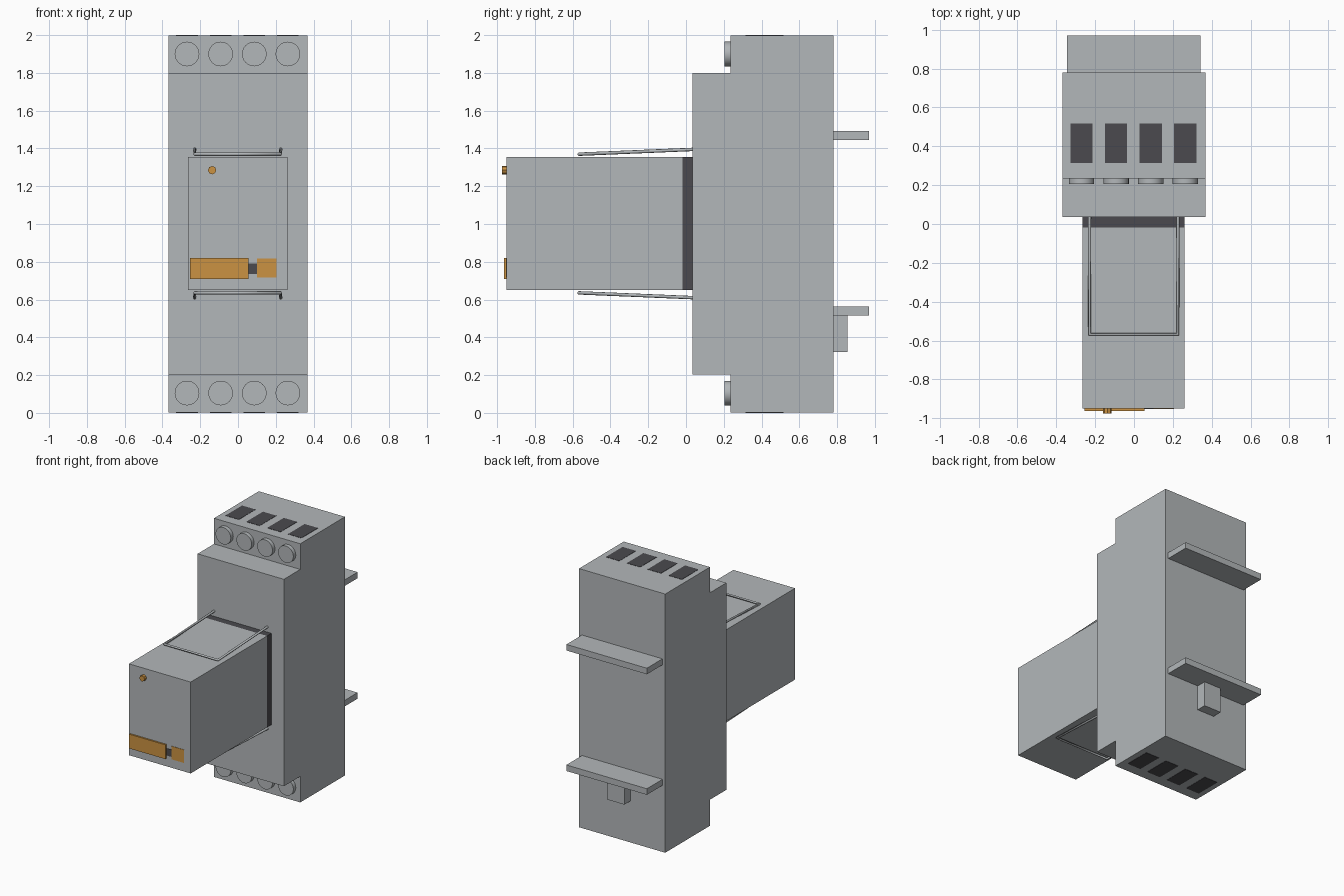
import bpy
import bmesh
from math import pi

cube = bpy.data.objects.get("Cube")
if cube:
    bpy.data.objects.remove(cube, do_unlink=True)


def material(name, rgb):
    m = bpy.data.materials.new(name)
    m.use_nodes = True
    m.diffuse_color = (*rgb, 1)
    m.node_tree.nodes["Principled BSDF"].inputs["Base Color"].default_value = (*rgb, 1)
    return m


GREY = material("light grey plastic", (0.45, 0.475, 0.49))
DARK = material("dark grey plastic", (0.07, 0.068, 0.077))
AMBER = material("amber plastic", (0.60, 0.29, 0.055))


def box(name, x, y, z, mat):
    """Box from (min, max) ranges on each axis."""
    bpy.ops.mesh.primitive_cube_add(size=1, location=[sum(r) / 2 for r in (x, y, z)])
    ob = bpy.context.object
    ob.name = name
    ob.scale = [r[1] - r[0] for r in (x, y, z)]
    bpy.ops.object.transform_apply(location=False, rotation=False, scale=True)
    ob.data.materials.append(mat)
    return ob


def stud(name, x, z, y, radius, sides, mat):
    """Cylinder lying along y."""
    bpy.ops.mesh.primitive_cylinder_add(vertices=sides, radius=radius, depth=y[1] - y[0],
                                        location=(x, sum(y) / 2, z), rotation=(pi / 2, 0, 0))
    ob = bpy.context.object
    ob.name = name
    ob.data.materials.append(mat)
    if sides > 12:
        bpy.ops.object.shade_smooth_by_angle()
    return ob


# Stepped socket housing, extruded across x from its side profile
LEFT, RIGHT = 0.367, -0.369
profile = [(0.78, 0.002), (0.78, 1.998), (0.235, 1.998), (0.235, 1.8),
           (0.035, 1.8), (0.035, 0.203), (0.235, 0.203), (0.235, 0.002)]
bm = bmesh.new()
face = bm.faces.new([bm.verts.new((RIGHT, y, z)) for y, z in profile])
side = bmesh.ops.extrude_face_region(bm, geom=[face])["geom"]
bmesh.ops.translate(bm, vec=(LEFT - RIGHT, 0, 0),
                    verts=[v for v in side if isinstance(v, bmesh.types.BMVert)])
bmesh.ops.recalc_face_normals(bm, faces=bm.faces)
mesh = bpy.data.meshes.new("socket_housing")
bm.to_mesh(mesh)
bm.free()
mesh.materials.append(GREY)
bpy.context.collection.objects.link(bpy.data.objects.new("socket_housing", mesh))

# Terminal screws and wire openings, four along each end
for i in range(4):
    x = -0.27 + i * 0.178
    for end, screw_z, slot_z in (("lower", 0.105, (0, 0.008)), ("upper", 1.9, (1.992, 2))):
        stud(f"{end}_terminal_screw_{i + 1}", x, screw_z, (0.205, 0.24), 0.065, 32, GREY)
        box(f"{end}_wire_opening_{i + 1}", (x - 0.057, x + 0.057), (0.315, 0.517), slot_z, DARK)

# Plug-in relay with its dark collar
box("relay_collar", (-0.264, 0.261), (-0.018, 0.036), (0.65, 1.355), DARK)
box("relay_case", (-0.266, 0.261), (-0.95, -0.018), (0.65, 1.355), GREY)

# Indicator and test lever on the relay face
stud("indicator_lamp", -0.137, 1.285, (-0.975, -0.945), 0.022, 8, AMBER)
box("test_lever", (-0.255, 0.055), (-0.963, -0.948), (0.71, 0.82), AMBER)
box("lever_link", (0.055, 0.1), (-0.953, -0.948), (0.735, 0.79), DARK)
box("test_button", (0.1, 0.205), (-0.953, -0.948), (0.717, 0.818), AMBER)

# Wire retaining bails above and below the relay
MID = 1.0025
for name, s in (("upper_bail", 1), ("lower_bail", -1)):
    curve = bpy.data.curves.new(name, "CURVE")
    curve.dimensions = "3D"
    curve.bevel_depth = 0.009
    curve.bevel_resolution = 2
    curve.use_fill_caps = True
    back, front = MID + s * 0.393, MID + s * 0.367
    path = [(-0.229, 0.05, back), (-0.229, -0.568, front),
            (0.226, -0.568, front), (0.226, 0.05, back)]
    spline = curve.splines.new("POLY")
    spline.points.add(len(path) - 1)
    for point, co in zip(spline.points, path):
        point.co = (*co, 1)
    curve.materials.append(GREY)
    bpy.context.collection.objects.link(bpy.data.objects.new(name, curve))

# Rail hooks and release tab on the back
box("upper_rail_hook", (-0.345, 0.342), (0.775, 0.97), (1.445, 1.492), GREY)
box("lower_rail_hook", (-0.345, 0.342), (0.775, 0.97), (0.515, 0.562), GREY)
box("release_tab", (-0.073, 0.073), (0.775, 0.856), (0.323, 0.52), GREY)
